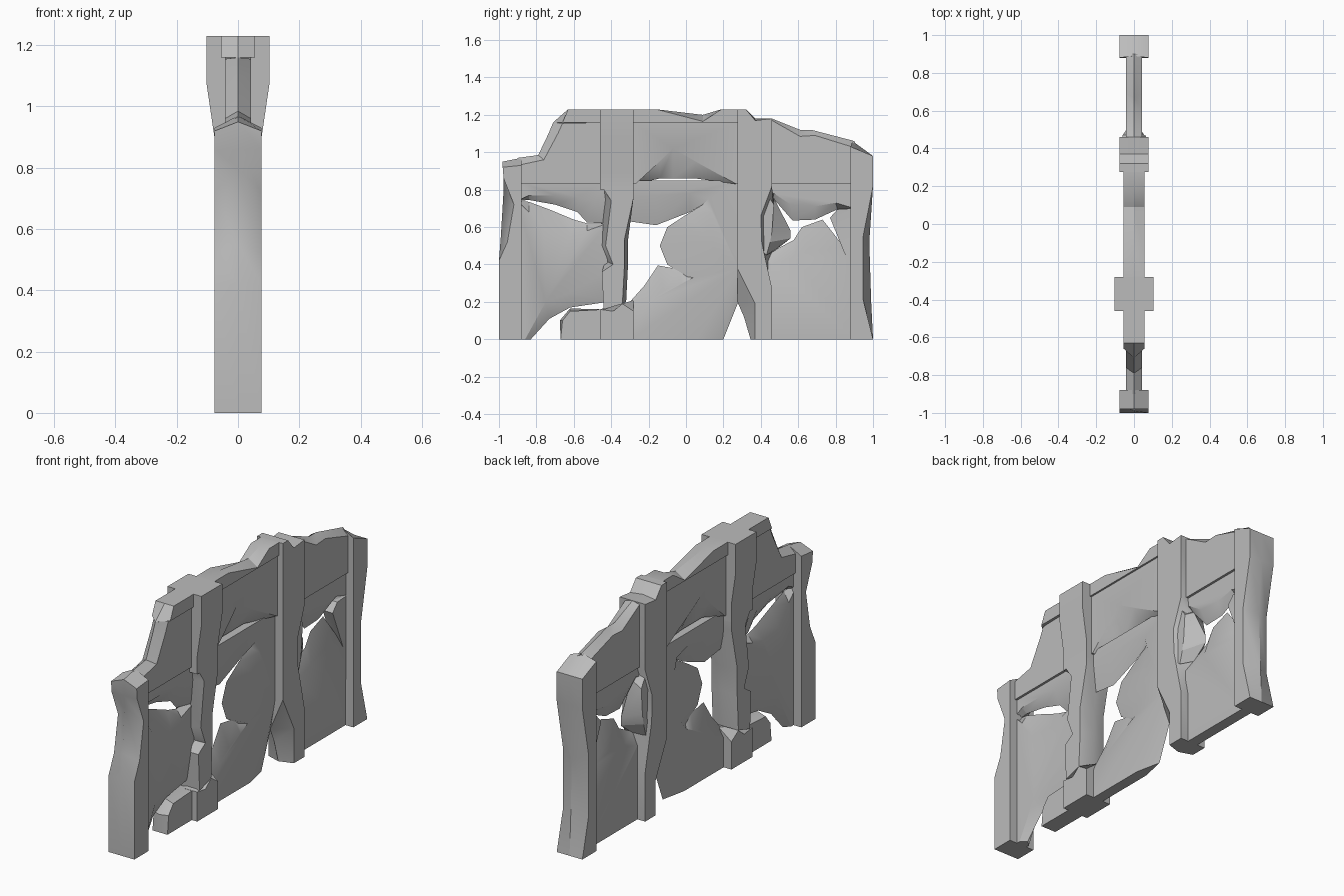
import bpy, bmesh, math

stone = bpy.data.materials.new("grey_stone")
stone.diffuse_color = (0.5, 0.5, 0.5, 1)


def finish(bm, name):
    bmesh.ops.recalc_face_normals(bm, faces=bm.faces)
    me = bpy.data.meshes.new(name)
    bm.to_mesh(me)
    bm.free()
    ob = bpy.data.objects.new(name, me)
    bpy.context.collection.objects.link(ob)
    me.materials.append(stone)
    bpy.ops.object.select_all(action='DESELECT')
    ob.select_set(True)
    bpy.context.view_layer.objects.active = ob
    bpy.ops.object.shade_smooth_by_angle(angle=math.radians(30))
    return ob


def slab(name, half, outline):
    """Slab in the yz plane; a point (y, z, ry, rz) has a chipped edge
    whose ridge on the centre plane lies at (ry, rz)."""
    bm = bmesh.new()
    left = [bm.verts.new((-half, p[0], p[1])) for p in outline]
    mid = [bm.verts.new((0, p[-2], p[-1])) for p in outline]
    right = [bm.verts.new((half, p[0], p[1])) for p in outline]
    bm.faces.new(left)
    bm.faces.new(right[::-1])
    n = len(outline)
    for a, b in ((left, mid), (mid, right)):
        for i in range(n):
            j = (i + 1) % n
            bm.faces.new((a[i], a[j], b[j], b[i]))
    return finish(bm, name)


def column(name, y0, y1, profile):
    """Symmetric front profile of (half width, z) run along y."""
    bm = bmesh.new()
    pts = profile + [(-x, z) for x, z in reversed(profile)]
    a = [bm.verts.new((x, y0, z)) for x, z in pts]
    b = [bm.verts.new((x, y1, z)) for x, z in pts]
    bm.faces.new(a)
    bm.faces.new(b[::-1])
    for i in range(len(pts)):
        j = (i + 1) % len(pts)
        bm.faces.new((a[i], a[j], b[j], b[i]))
    return finish(bm, name)


# Pillars
slab("front_pillar", 0.077, [
    (-1, 0), (-0.88, 0), (-0.88, 0.93, -0.88, 0.97), (-0.98, 0.92, -0.98, 0.95),
    (-0.975, 0.86), (-0.92, 0.72, -0.975, 0.80), (-0.955, 0.52, -0.99, 0.55), (-1, 0.42)])
column("second_pillar_top", -0.46, -0.28,
       [(0.077, 0.8), (0.077, 0.9), (0.102, 1.07), (0.102, 1.23)])
slab("second_pillar_shaft", 0.077, [
    (-0.46, 0.83), (-0.40, 0.74, -0.45, 0.75), (-0.43, 0.5, -0.46, 0.5),
    (-0.39, 0.40, -0.43, 0.42), (-0.45, 0.36), (-0.44, 0.16), (-0.34, 0.19, -0.32, 0.2),
    (-0.33, 0.38, -0.31, 0.40), (-0.33, 0.53, -0.31, 0.53), (-0.28, 0.76), (-0.28, 0.83)])
slab("second_pillar_stub", 0.077, [
    (-0.46, 0), (-0.28, 0), (-0.28, 0.15, -0.28, 0.21),
    (-0.34, 0.19), (-0.39, 0.15, -0.39, 0.18), (-0.46, 0.16)])
slab("third_pillar", 0.077, [
    (0.275, 1.23), (0.275, 0.38, 0.275, 0.2), (0.37, 0.19, 0.31, 0.12),
    (0.37, 0, 0.345, 0), (0.46, 0), (0.46, 0.27), (0.405, 0.52, 0.46, 0.5),
    (0.40, 0.66, 0.47, 0.66), (0.46, 0.82), (0.46, 1.18), (0.37, 1.17, 0.37, 1.18),
    (0.32, 1.23)])
slab("third_pillar_spur", 0.06, [
    (0.42, 0.80), (0.47, 0.72, 0.47, 0.755), (0.46, 0.58, 0.56, 0.58),
    (0.45, 0.52, 0.56, 0.54), (0.43, 0.45, 0.47, 0.47), (0.38, 0.5), (0.38, 0.7)])
slab("back_pillar", 0.077, [
    (0.88, 0), (1, 0), (0.945, 0.22, 0.99, 0.2), (0.945, 0.54, 0.98, 0.52),
    (1, 0.82), (1, 0.98), (0.88, 1.03, 0.89, 1.06)])

# Upper wall bands and the coping
slab("front_band", 0.043, [
    (-0.9, 0.83), (-0.44, 0.83), (-0.44, 1.16), (-0.66, 1.155, -0.71, 1.16),
    (-0.685, 1.10, -0.735, 1.10), (-0.76, 0.96, -0.79, 0.985), (-0.9, 0.93, -0.9, 0.97)])
slab("middle_band", 0.045, [
    (-0.3, 0.83), (-0.27, 0.83), (-0.14, 0.95, -0.14, 0.86), (-0.07, 1.02, -0.07, 0.86),
    (0.05, 0.95, 0.05, 0.86), (0.27, 0.83), (0.3, 0.83), (0.3, 1.17), (-0.3, 1.17)])
slab("back_band", 0.043, [
    (0.44, 0.83), (0.9, 0.83), (0.9, 1.025, 0.9, 1.06), (0.69, 1.09, 0.67, 1.12),
    (0.61, 1.085, 0.61, 1.12), (0.46, 1.17, 0.46, 1.18), (0.44, 1.17)])
slab("front_coping", 0.055, [
    (-0.66, 1.16, -0.71, 1.16), (-0.44, 1.16), (-0.44, 1.23), (-0.63, 1.23)])
slab("middle_coping", 0.055, [
    (-0.3, 1.16), (0.3, 1.16), (0.3, 1.23), (0.19, 1.23), (0.09, 1.165, 0.09, 1.20),
    (-0.16, 1.23), (-0.3, 1.23)])

# Broken panels between the pillars
slab("front_panel_upper", 0.03, [
    (-0.9, 0.85), (-0.9, 0.74), (-0.84, 0.77, -0.84, 0.745), (-0.7, 0.77, -0.70, 0.72),
    (-0.58, 0.76, -0.58, 0.68), (-0.5, 0.74, -0.53, 0.625), (-0.43, 0.62), (-0.43, 0.85)])
slab("front_panel_lower", 0.03, [
    (-0.9, 0.74), (-0.84, 0.68, -0.84, 0.735), (-0.76, 0.57, -0.72, 0.69),
    (-0.62, 0.56, -0.6, 0.64), (-0.53, 0.58, -0.53, 0.62), (-0.42, 0.62),
    (-0.42, 0.37, -0.42, 0.2), (-0.62, 0.25, -0.62, 0.17), (-0.75, 0.2, -0.73, 0.11),
    (-0.86, 0, -0.83, 0), (-0.9, 0)])
slab("front_panel_stub", 0.045, [
    (-0.67, 0), (-0.44, 0), (-0.44, 0.16), (-0.62, 0.15, -0.62, 0.165),
    (-0.66, 0.1, -0.675, 0.1)])
slab("middle_panel", 0.03, [
    (-0.3, 0.85), (-0.3, 0.76, -0.3, 0.63), (-0.16, 0.77, -0.16, 0.61),
    (0.02, 0.78, 0.02, 0.68), (0.12, 0.75, 0.09, 0.72), (0.14, 0.68, 0.0, 0.665),
    (0.10, 0.57, -0.10, 0.60), (0.14, 0.50, -0.14, 0.50), (0.10, 0.40, -0.10, 0.40),
    (0.04, 0.33, 0.005, 0.335), (-0.02, 0.30, -0.04, 0.375), (-0.12, 0.26, -0.15, 0.395),
    (-0.2, 0.2, -0.22, 0.29), (-0.3, 0.15, -0.3, 0.2), (-0.3, 0), (0.06, 0, 0.2, 0),
    (0.28, 0.38, 0.28, 0.2), (0.3, 0.4), (0.3, 0.85)])
slab("back_panel_upper", 0.03, [
    (0.44, 0.85), (0.44, 0.77), (0.47, 0.78, 0.465, 0.755), (0.56, 0.72, 0.57, 0.635),
    (0.69, 0.71, 0.69, 0.64), (0.80, 0.73, 0.81, 0.695), (0.9, 0.70), (0.9, 0.85)])
slab("back_panel_lower", 0.03, [
    (0.4, 0), (0.9, 0), (0.9, 0.7), (0.81, 0.695), (0.77, 0.65),
    (0.86, 0.43, 0.84, 0.5), (0.77, 0.48, 0.73, 0.64), (0.65, 0.47, 0.62, 0.6),
    (0.58, 0.44, 0.575, 0.53), (0.46, 0.4, 0.46, 0.47), (0.4, 0.45)])
